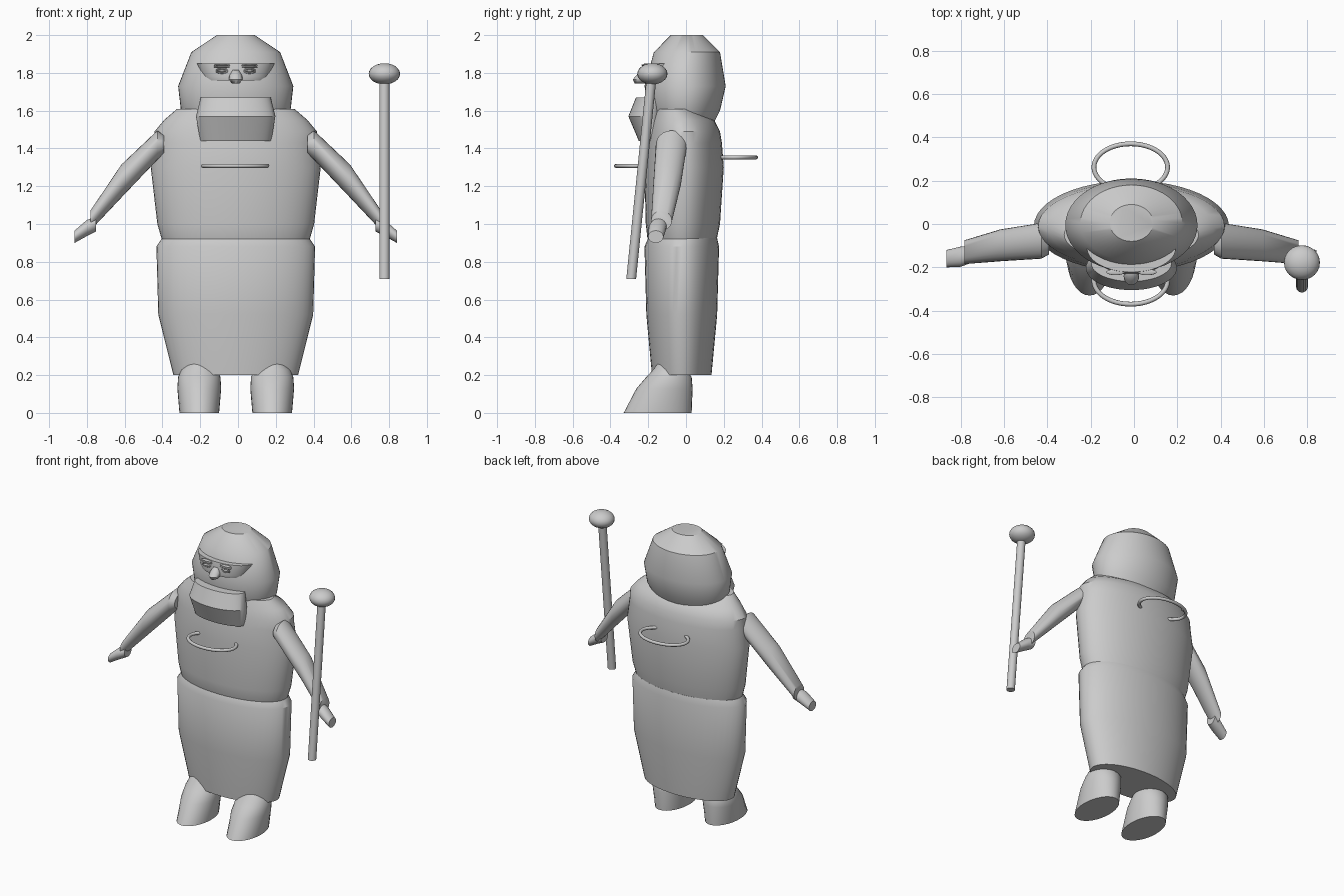
import bpy, bmesh, math
from mathutils import Vector, Matrix

cube = bpy.data.objects.get("Cube")
if cube:
    bpy.data.objects.remove(cube, do_unlink=True)

grey = bpy.data.materials.new("plain_grey")
grey.use_nodes = True
grey.diffuse_color = (0.6, 0.6, 0.6, 1)
grey.node_tree.nodes["Principled BSDF"].inputs["Base Color"].default_value = (0.6, 0.6, 0.6, 1)

MID = -0.012  # body centre line


def finish(name, bm, angle=35):
    bmesh.ops.recalc_face_normals(bm, faces=bm.faces)
    mesh = bpy.data.meshes.new(name)
    bm.to_mesh(mesh)
    bm.free()
    mesh.materials.append(grey)
    ob = bpy.data.objects.new(name, mesh)
    bpy.context.collection.objects.link(ob)
    bpy.ops.object.select_all(action="DESELECT")
    ob.select_set(True)
    bpy.context.view_layer.objects.active = ob
    bpy.ops.object.shade_smooth_by_angle(angle=math.radians(angle))
    return ob


def skin(bm, rings):
    """Bridge successive point rings and cap both ends."""
    loops = [[bm.verts.new(p) for p in ring] for ring in rings]
    n = len(loops[0])
    for a, b in zip(loops, loops[1:]):
        for i in range(n):
            j = (i + 1) % n
            bm.faces.new((a[i], a[j], b[j], b[i]))
    bm.faces.new(loops[0])
    bm.faces.new(loops[-1])


def turns(sides):
    return [2 * math.pi * i / sides for i in range(sides)]


def stack(name, rows, cx=MID, sides=48, angle=35):
    """Upright loft; each row is height, half width, front y, back y."""
    bm = bmesh.new()
    skin(bm, [[(cx + w * math.cos(t), (f + b) / 2 + (b - f) / 2 * math.sin(t), z)
               for t in turns(sides)] for z, w, f, b in rows])
    return finish(name, bm, angle)


def limb(name, side, rows, sides=24):
    """Sideways loft; each row is reach, bottom z, top z, front y, back y."""
    bm = bmesh.new()
    skin(bm, [[(MID + side * x, (f + b) / 2 + (b - f) / 2 * math.cos(t),
                (lo + hi) / 2 + (hi - lo) / 2 * math.sin(t))
               for t in turns(sides)] for x, lo, hi, f, b in rows])
    return finish(name, bm)


def ball(name, centre, size):
    bm = bmesh.new()
    bmesh.ops.create_uvsphere(bm, u_segments=24, v_segments=12, radius=1,
                              matrix=Matrix.Translation(centre) @ Matrix.Diagonal((*size, 1)))
    return finish(name, bm, 60)


def hoop(name, centre, rx, ry, tube):
    """Flat oval ring."""
    bm = bmesh.new()
    grid = [[bm.verts.new(Vector(centre) + Vector((
        (rx + tube * math.cos(v)) * math.cos(u),
        (ry + tube * math.cos(v)) * math.sin(u), tube * math.sin(v))))
        for v in turns(10)] for u in turns(48)]
    for i, a in enumerate(grid):
        b = grid[(i + 1) % len(grid)]
        for j in range(10):
            k = (j + 1) % 10
            bm.faces.new((a[j], b[j], b[k], a[k]))
    return finish(name, bm, 60)


# Robe and upper body
stack("robe_skirt", [(0.2, 0.33, -0.18, 0.135), (0.52, 0.41, -0.21, 0.165),
                     (0.88, 0.42, -0.22, 0.175), (0.925, 0.39, -0.2, 0.165)])
stack("torso", [(0.9, 0.385, -0.195, 0.16), (0.93, 0.395, -0.205, 0.165),
                (1.0, 0.415, -0.213, 0.18), (1.3, 0.45, -0.22, 0.2),
                (1.43, 0.432, -0.21, 0.19), (1.49, 0.43, -0.2, 0.18),
                (1.55, 0.38, -0.19, 0.15), (1.61, 0.31, -0.17, 0.07)])

# Head, face mask and beard
stack("head", [(1.52, 0.25, -0.17, 0.14), (1.6, 0.29, -0.195, 0.18),
               (1.73, 0.305, -0.22, 0.21), (1.91, 0.235, -0.17, 0.18),
               (2.0, 0.1, -0.08, 0.09)])
stack("face_mask", [(1.76, 0.17, -0.23, 0), (1.78, 0.18, -0.234, 0),
                    (1.85, 0.205, -0.222, 0)])
stack("beard", [(1.44, 0.188, -0.25, -0.1), (1.57, 0.21, -0.305, -0.1),
                (1.67, 0.185, -0.265, -0.1)])

# Nose, eyes and brows
stack("nose", [(1.745, 0.02, -0.272, -0.2), (1.765, 0.036, -0.282, -0.2),
               (1.785, 0.034, -0.265, -0.2), (1.815, 0.017, -0.24, -0.2)], sides=16, angle=60)
for side, label in ((-1, "right"), (1, "left")):
    x = MID + side * 0.073
    ball(label + "_eye", (x, -0.222, 1.81), (0.024, 0.012, 0.007))
    rim = hoop(label + "_eyelid", (0, 0, 0), 0.03, 0.011, 0.004)
    rim.rotation_euler.x = math.pi / 2
    rim.location = (x, -0.224, 1.81)
    for row, lift in (("lower", 1.831), ("upper", 1.841)):
        ball(f"{label}_brow_{row}", (x, -0.222, lift), (0.043, 0.014, 0.005))

# Arms, hands and shoes
for side, label in ((-1, "right"), (1, "left")):
    limb(label + "_sleeve", side, [(0.38, 1.37, 1.47, -0.14, -0.02), (0.415, 1.34, 1.495, -0.16, 0.005),
                                   (0.605, 1.14, 1.315, -0.172, -0.025),
                                   (0.77, 0.965, 1.07, -0.185, -0.075)])
    limb(label + "_hand", side, [(0.74, 0.96, 1.04, -0.18, -0.1), (0.79, 0.935, 1.02, -0.198, -0.105),
                                 (0.853, 0.9, 0.965, -0.2, -0.12)])
    stack(label + "_shoe", [(0, 0.105, -0.33, 0.03), (0.13, 0.116, -0.262, 0.035),
                            (0.19, 0.112, -0.21, 0.03), (0.23, 0.095, -0.173, 0.0),
                            (0.255, 0.065, -0.155, -0.06), (0.268, 0.03, -0.145, -0.09)],
          cx=MID + side * 0.193, sides=32, angle=50)

# Chest and back hoops
hoop("front_hoop", (MID - 0.003, -0.262, 1.308), 0.17, 0.108, 0.011)
hoop("back_hoop", (MID - 0.003, 0.262, 1.353), 0.17, 0.108, 0.011)

# Staff leaning forward at its foot, with a round knob
bm = bmesh.new()
skin(bm, [[(0.775 + 0.027 * math.cos(t), y + 0.026 * math.sin(t), z) for t in turns(20)]
          for y, z in ((-0.29, 0.71), (-0.182, 1.78))])
finish("staff", bm)
ball("staff_knob", (0.775, -0.178, 1.795), (0.083, 0.08, 0.056))
